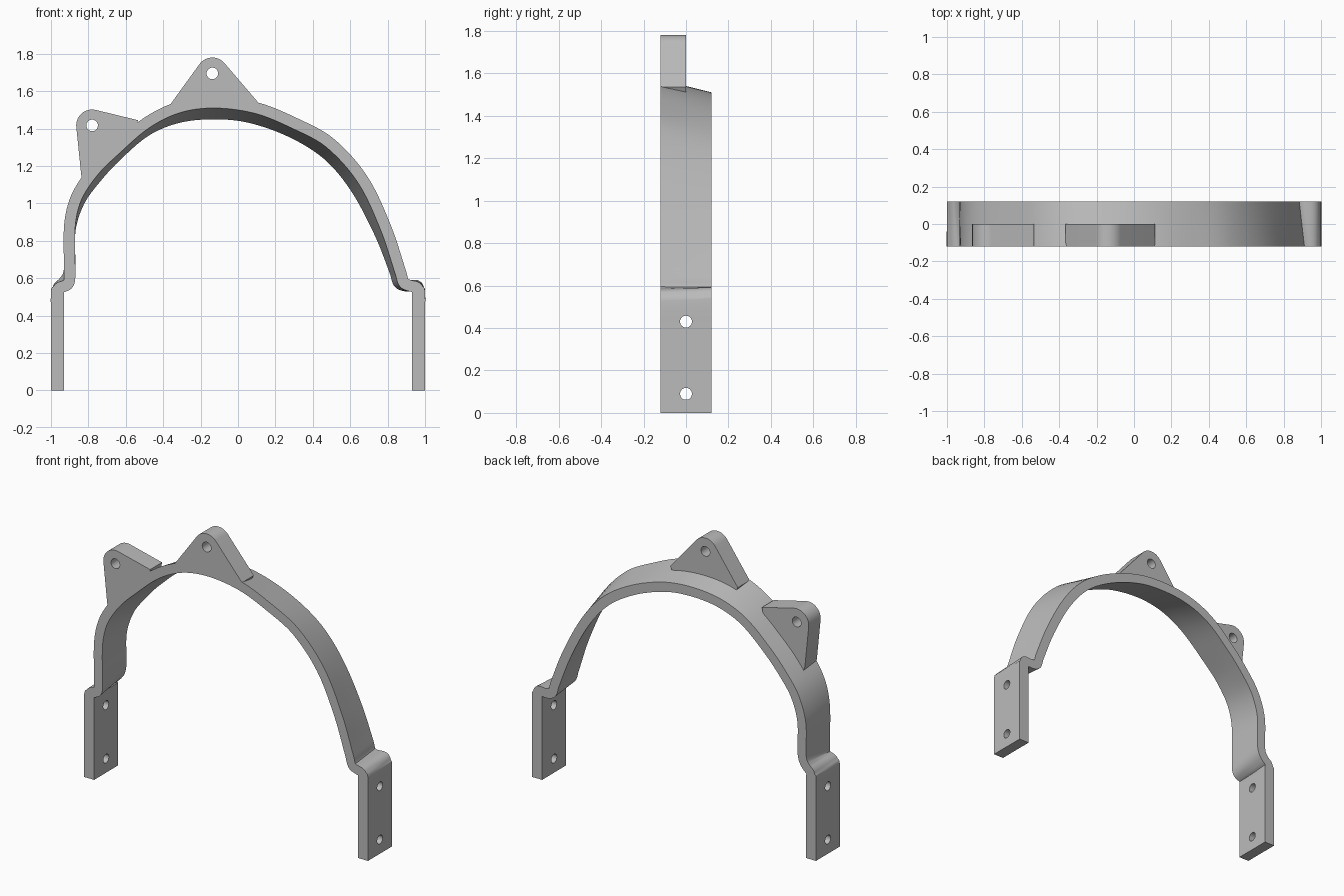
import bpy, bmesh, math
from mathutils import Vector

if "Cube" in bpy.data.objects:
    bpy.data.objects.remove(bpy.data.objects["Cube"])

HALF_DEPTH = 0.12

grey = bpy.data.materials.new("plain_grey")
grey.use_nodes = True
grey.diffuse_color = (0.5, 0.5, 0.5, 1)
grey.node_tree.nodes["Principled BSDF"].inputs["Base Color"].default_value = grey.diffuse_color

# Centre lines of the strap at its front and back edges, from right foot to left foot
FRONT = [(-.965, 0), (-.965, .4), (-.965, .525), (-.955, .548), (-.93, .557), (-.908, .57), (-.9, .605),
         (-.9, .88), (-.865, 1.03), (-.775, 1.17), (-.665, 1.28), (-.49, 1.43), (-.315, 1.515), (-.125, 1.54),
         (.1, 1.51), (.3, 1.43), (.49, 1.325), (.665, 1.13), (.79, .87), (.87, .63),
         (.888, .575), (.92, .56), (.955, .55), (.965, .525), (.965, .4), (.965, 0)]
BACK = [(-.965, 0), (-.965, .4), (-.965, .525), (-.957, .555), (-.935, .575), (-.91, .61), (-.9, .66),
        (-.898, .86), (-.85, 1.01), (-.765, 1.13), (-.655, 1.25), (-.49, 1.39), (-.32, 1.46), (-.125, 1.48),
        (.065, 1.46), (.29, 1.38), (.48, 1.26), (.625, 1.09), (.757, .845), (.842, .63),
        (.86, .575), (.895, .56), (.955, .56), (.965, .535), (.965, .4), (.965, 0)]


def smooth_path(points, steps=6):
    """Curve through the points, with tangents weighted by chord length."""
    p = [Vector(q) for q in points]
    t = [0]
    for a, b in zip(p, p[1:]):
        t.append(t[-1] + (b - a).length)
    last = len(p) - 1
    tangent = [(p[min(i + 1, last)] - p[max(i - 1, 0)]) / (t[min(i + 1, last)] - t[max(i - 1, 0)])
               for i in range(len(p))]
    out = []
    for i in range(last):
        span = t[i + 1] - t[i]
        for k in range(steps):
            u = k / steps
            h = u * u * (3 - 2 * u)
            out.append(p[i] * (1 - h) + p[i + 1] * h + tangent[i] * span * u * (1 - u) ** 2
                       - tangent[i + 1] * span * u * u * (1 - u))
    return out + [p[-1]]


def offset(path, side):
    """Shift a path sideways by half the strap thickness (feet are thicker)."""
    out = []
    for i, q in enumerate(path):
        d = (path[min(i + 1, len(path) - 1)] - path[max(i - 1, 0)]).normalized()
        half = 0.035 if q.y < 0.54 else 0.03
        out.append(q + Vector((-d.y, d.x)) * half * side)
    return out


def make_object(name, bm):
    bmesh.ops.recalc_face_normals(bm, faces=bm.faces)
    mesh = bpy.data.meshes.new(name)
    bm.to_mesh(mesh)
    bm.free()
    mesh.materials.append(grey)
    obj = bpy.data.objects.new(name, mesh)
    bpy.context.collection.objects.link(obj)
    return obj


def drill(obj, location, radius, axis):
    """Cut a round hole along x or y."""
    rotation = (0, math.pi / 2, 0) if axis == "x" else (math.pi / 2, 0, 0)
    bpy.ops.mesh.primitive_cylinder_add(vertices=32, radius=radius, depth=0.4, location=location, rotation=rotation)
    cutter = bpy.context.object
    cutter.hide_render = True
    cutter.data.materials.append(grey)
    mod = obj.modifiers.new("hole", "BOOLEAN")
    mod.operation = "DIFFERENCE"
    mod.solver = "EXACT"
    mod.object = cutter
    bpy.context.view_layer.objects.active = obj
    bpy.ops.object.modifier_apply(modifier=mod.name)
    bpy.data.objects.remove(cutter)


def finish(obj):
    bpy.ops.object.select_all(action="DESELECT")
    obj.select_set(True)
    bpy.context.view_layer.objects.active = obj
    bpy.ops.object.shade_smooth_by_angle(angle=math.radians(32))


# Strap: rings of the cross-section lofted along the two edge curves
front, back = smooth_path(FRONT), smooth_path(BACK)
STEPS = 3
bm = bmesh.new()
rings = []
edges = zip(offset(front, 1), offset(back, 1), offset(front, -1), offset(back, -1))
for fo, bo, fi, bi in edges:
    ring = []
    for a, b, order in ((fo, bo, range(STEPS + 1)), (fi, bi, reversed(range(STEPS + 1)))):
        for k in order:
            q = a.lerp(b, k / STEPS)
            ring.append(bm.verts.new((q.x, HALF_DEPTH * (2 * k / STEPS - 1), q.y)))
    rings.append(ring)
for r, s in zip(rings, rings[1:]):
    n = len(r)
    for i in range(n):
        bm.faces.new((r[i], r[(i + 1) % n], s[(i + 1) % n], s[i]))
bm.faces.new(rings[0])
bm.faces.new(rings[-1])
strap = make_object("strap", bm)

# Two bolt holes in each foot
for x in (-0.965, 0.965):
    for z in (0.09, 0.43):
        drill(strap, (x, 0, z), 0.028, "x")
finish(strap)


def make_tab(name, centre, left, right, radius=0.085):
    """Rounded lug whose sides run tangent to its round tip."""
    c, l, r = Vector(centre), Vector(left), Vector(right)

    def tangent_angle(corner, sign):
        d = corner - c
        return math.atan2(d.y, d.x) + sign * math.acos(radius / d.length)

    start = tangent_angle(r, 1)
    end = tangent_angle(l, -1)
    while end < start:
        end += 2 * math.pi
    while end - start > 2 * math.pi:
        end -= 2 * math.pi
    outline = [r]
    for i in range(17):
        a = start + (end - start) * i / 16
        outline.append(c + radius * Vector((math.cos(a), math.sin(a))))
    outline.append(l)
    # Base follows the strap, sunk inside its thickness
    base = [a.lerp(b, 0.25) for a, b in zip(front, back)]
    outline += [q for q in base if l.x + 0.012 < q.x < r.x - 0.005 and q.y > 1.05]
    bm = bmesh.new()
    face = bm.faces.new([bm.verts.new((q.x, -HALF_DEPTH, q.y)) for q in outline])
    new = bmesh.ops.extrude_face_region(bm, geom=[face])["geom"]
    bmesh.ops.translate(bm, vec=(0, HALF_DEPTH, 0), verts=[v for v in new if isinstance(v, bmesh.types.BMVert)])
    tab = make_object(name, bm)
    drill(tab, (c.x, -HALF_DEPTH / 2, c.y), 0.031, "y")
    finish(tab)


make_tab("top_tab", (-.137, 1.695), (-.365, 1.525), (.112, 1.535))
make_tab("side_tab", (-.78, 1.417), (-.838, 1.15), (-.535, 1.445))
